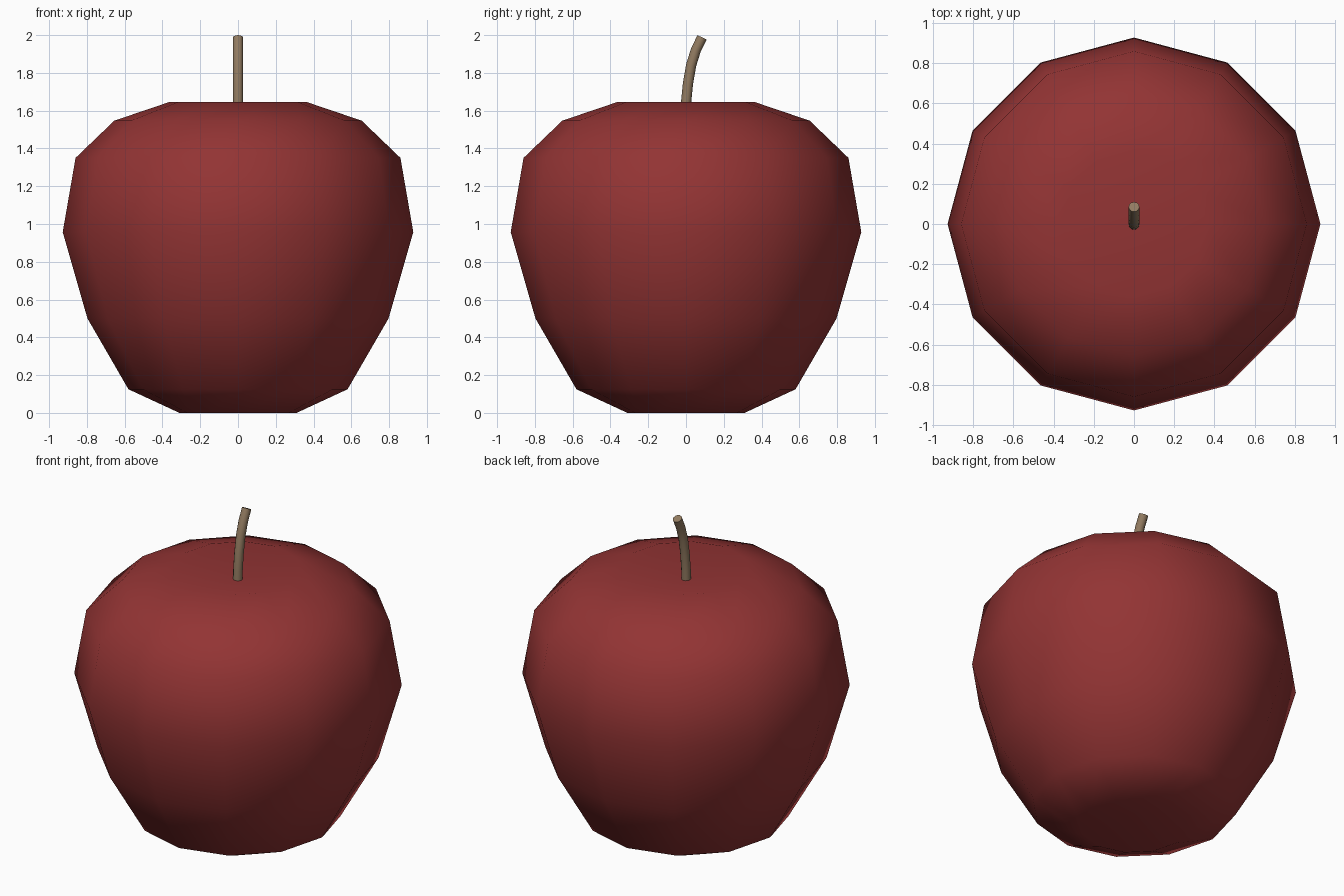
import bpy, bmesh, math
from mathutils import Vector

if "Cube" in bpy.data.objects:
    bpy.data.objects.remove(bpy.data.objects["Cube"])


def material(name, rgb):
    m = bpy.data.materials.new(name)
    m.diffuse_color = (*rgb, 1)
    m.use_nodes = True
    m.node_tree.nodes["Principled BSDF"].inputs["Base Color"].default_value = m.diffuse_color
    return m


def finish(name, bm, mat):
    bmesh.ops.recalc_face_normals(bm, faces=bm.faces)
    me = bpy.data.meshes.new(name)
    bm.to_mesh(me)
    bm.free()
    me.materials.append(mat)
    ob = bpy.data.objects.new(name, me)
    bpy.context.collection.objects.link(ob)
    return ob


def bridge(bm, rings):
    n = len(rings[0])
    for a, b in zip(rings, rings[1:]):
        for i in range(n):
            j = (i + 1) % n
            bm.faces.new((a[i], a[j], b[j], b[i])).smooth = True


def fan(bm, ring, tip):
    v = bm.verts.new(tip)
    for i in range(len(ring)):
        bm.faces.new((ring[i], ring[(i + 1) % len(ring)], v)).smooth = True


# Fruit body: twelve-sided lathe with a dimple above and below
profile = [(0.31, 0), (0.58, 0.125), (0.797, 0.5), (0.928, 0.957),
           (0.86, 1.35), (0.655, 1.547), (0.36, 1.647)]
bm = bmesh.new()
rings = [[bm.verts.new((r * math.cos(i * math.tau / 12), r * math.sin(i * math.tau / 12), z))
          for i in range(12)] for r, z in profile]
bridge(bm, rings)
fan(bm, rings[0], (0, 0, 0.07))
fan(bm, rings[-1], (0, 0, 1.575))
finish("fruit_body", bm, material("apple red", (0.29, 0.034, 0.034)))

# Stem: round tube bending towards the back, with flat end caps
path = [(-0.003, 1.53), (0, 1.64), (0.01, 1.74), (0.027, 1.84), (0.052, 1.92), (0.085, 1.988)]
bm = bmesh.new()
rings = []
for k, (y, z) in enumerate(path):
    p, q = path[max(k - 1, 0)], path[min(k + 1, len(path) - 1)]
    t = Vector((0, q[0] - p[0], q[1] - p[1])).normalized()
    side, c = Vector((1, 0, 0)), Vector((0, y, z))
    up = t.cross(side)
    rings.append([bm.verts.new(c + 0.027 * (side * math.cos(a) + up * math.sin(a)))
                  for a in (i * math.tau / 12 for i in range(12))])
bridge(bm, rings)
bm.faces.new(rings[0])
bm.faces.new(rings[-1])
stem = finish("stem", bm, material("stem brown", (0.29, 0.2, 0.12)))
bpy.context.view_layer.objects.active = stem
stem.select_set(True)
bpy.ops.object.shade_smooth_by_angle(angle=math.radians(40))
